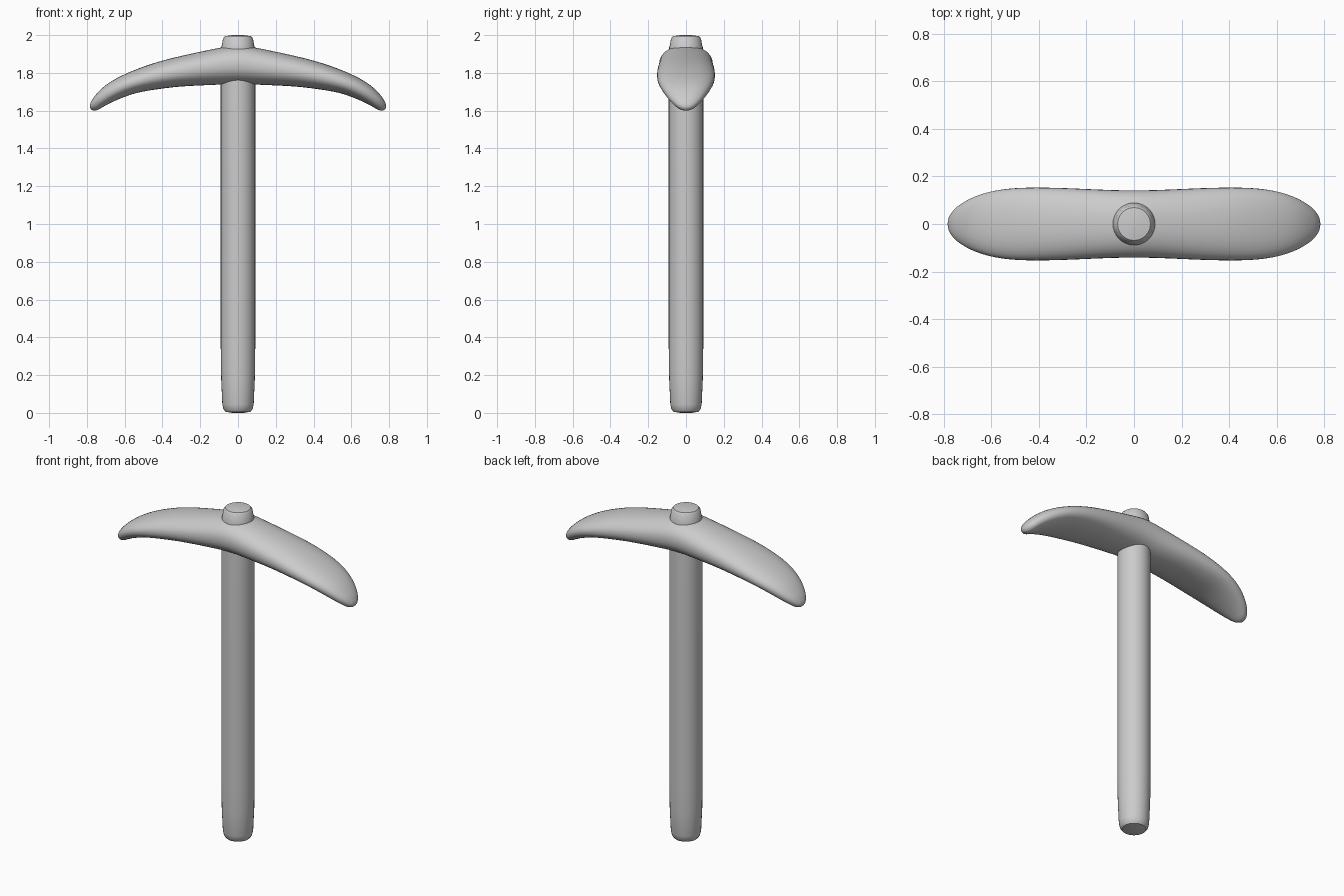
import bpy, bmesh, math
from mathutils import Vector

if "Cube" in bpy.data.objects:
    bpy.data.objects.remove(bpy.data.objects["Cube"])


def finish(bm, name, angle):
    bmesh.ops.remove_doubles(bm, verts=bm.verts, dist=1e-5)
    bmesh.ops.recalc_face_normals(bm, faces=bm.faces)
    mesh = bpy.data.meshes.new(name)
    bm.to_mesh(mesh)
    bm.free()
    obj = bpy.data.objects.new(name, mesh)
    bpy.context.collection.objects.link(obj)
    bpy.ops.object.select_all(action='DESELECT')
    obj.select_set(True)
    bpy.context.view_layer.objects.active = obj
    bpy.ops.object.shade_smooth_by_angle(angle=math.radians(angle))
    return obj


def skin(name, rings, angle):
    bm = bmesh.new()
    rows = [[bm.verts.new(p) for p in ring] for ring in rings]
    n = len(rows[0])
    for a, b in zip(rows, rows[1:]):
        for i in range(n):
            j = (i + 1) % n
            bm.faces.new((a[i], a[j], b[j], b[i]))
    bm.faces.new(rows[0])
    bm.faces.new(rows[-1])
    return finish(bm, name, angle)


def lathe(name, profile, sides=32):
    return skin(name, [[(r * math.cos(t), r * math.sin(t), z) for t in
                        (2 * math.pi * i / sides for i in range(sides))]
                       for r, z in profile], 35)


# Handle with a slightly tapered foot
lathe("handle", [(0.03, 0.0), (0.066, 0.006), (0.077, 0.02), (0.083, 0.045),
                 (0.089, 0.18), (0.0915, 0.35), (0.0915, 1.80)])

# Tapered stub of the handle showing above the head
lathe("handle_top", [(0.09, 1.80), (0.089, 1.935), (0.086, 1.945), (0.079, 1.982),
                     (0.069, 1.994), (0.03, 2.0)])

# Head stations: top x, top z, bottom x, bottom z, half width
half = [(0.0, 1.944, 0.0, 1.742, 0.142),
        (0.10, 1.932, 0.10, 1.738, 0.143),
        (0.35, 1.878, 0.30, 1.728, 0.152),
        (0.50, 1.833, 0.45, 1.710, 0.152),
        (0.62, 1.783, 0.55, 1.690, 0.140),
        (0.70, 1.735, 0.64, 1.657, 0.114),
        (0.755, 1.682, 0.70, 1.628, 0.082),
        (0.78, 1.642, 0.735, 1.608, 0.052),
        (0.784, 1.618, 0.753, 1.601, 0.028),
        (0.775, 1.604, 0.769, 1.601, 0.006)]
stations = [(-a, b, -c, d, w) for a, b, c, d, w in reversed(half[1:])] + half


def spline(pts, steps):
    out = []
    for k in range(len(pts) - 1):
        p = [pts[min(max(k + d, 0), len(pts) - 1)] for d in (-1, 0, 1, 2)]
        for s in range(steps):
            t = s / steps
            out.append([0.5 * (2 * b + (c - a) * t + (2 * a - 5 * b + 4 * c - d) * t ** 2
                               + (3 * b - a - 3 * c + d) * t ** 3) for a, b, c, d in zip(*p)])
    return out + [list(pts[-1])]


def section(tx, tz, bx, bz, w, n=40):
    top, bottom = Vector((tx, 0, tz)), Vector((bx, 0, bz))
    mid, up = (top + bottom) / 2, (top - bottom) / 2
    ring = []
    for i in range(n):
        t = 2 * math.pi * i / n
        c, s = math.cos(t), math.sin(t)
        y = math.copysign(abs(c) ** 0.9, c) * w
        h = math.copysign(abs(s) ** 0.9, s)
        ring.append(mid + up * h + Vector((0, y, 0)))
    return ring


# Curved crescent head
skin("head", [section(*s) for s in spline(stations, 4)], 60)
